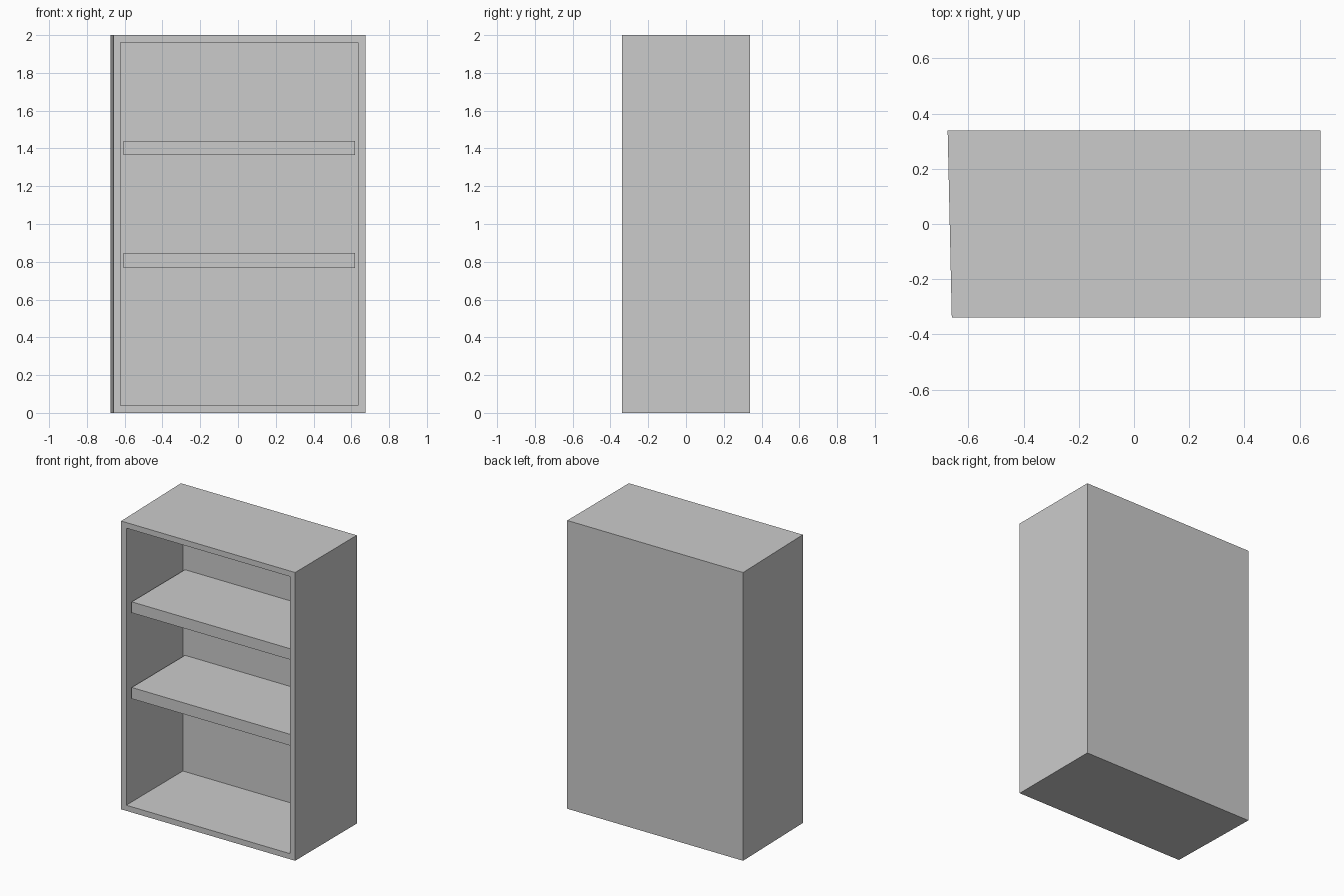
import bpy, bmesh
from mathutils import Vector

if "Cube" in bpy.data.objects:
    bpy.data.objects.remove(bpy.data.objects["Cube"])

WALL = 0.055
FRONT, BACK = -0.338, 0.338


def finish(bm, name):
    bmesh.ops.recalc_face_normals(bm, faces=bm.faces)
    mesh = bpy.data.meshes.new(name)
    bm.to_mesh(mesh)
    bm.free()
    obj = bpy.data.objects.new(name, mesh)
    bpy.context.collection.objects.link(obj)
    return obj


def box(x0, x1, y0, y1, z0, z1):
    bm = bmesh.new()
    bmesh.ops.create_cube(bm, size=1)
    for v in bm.verts:
        v.co = Vector((x1 if v.co.x > 0 else x0,
                       y1 if v.co.y > 0 else y0,
                       z1 if v.co.z > 0 else z0))
    return bm


# Cabinet body: left side slightly narrower at the front, hollowed from the front
bm = box(-0.675, 0.675, FRONT, BACK, 0, 2)
for v in bm.verts:
    if v.co.x < 0 and v.co.y < 0:
        v.co.x = -0.66
bm.normal_update()
front = min(bm.faces, key=lambda f: f.calc_center_median().y)
bmesh.ops.inset_region(bm, faces=[front], thickness=WALL)
pocket = bmesh.ops.extrude_discrete_faces(bm, faces=[front])["faces"][0]
for v in pocket.verts:
    v.co.y = BACK - WALL
finish(bm, "cabinet_body")

# Shelves, set slightly back from the opening
for name, z0, z1 in (("lower_shelf", 0.768, 0.846), ("upper_shelf", 1.364, 1.44)):
    finish(box(-0.605, 0.62, FRONT + 0.037, BACK - WALL, z0, z1), name)
